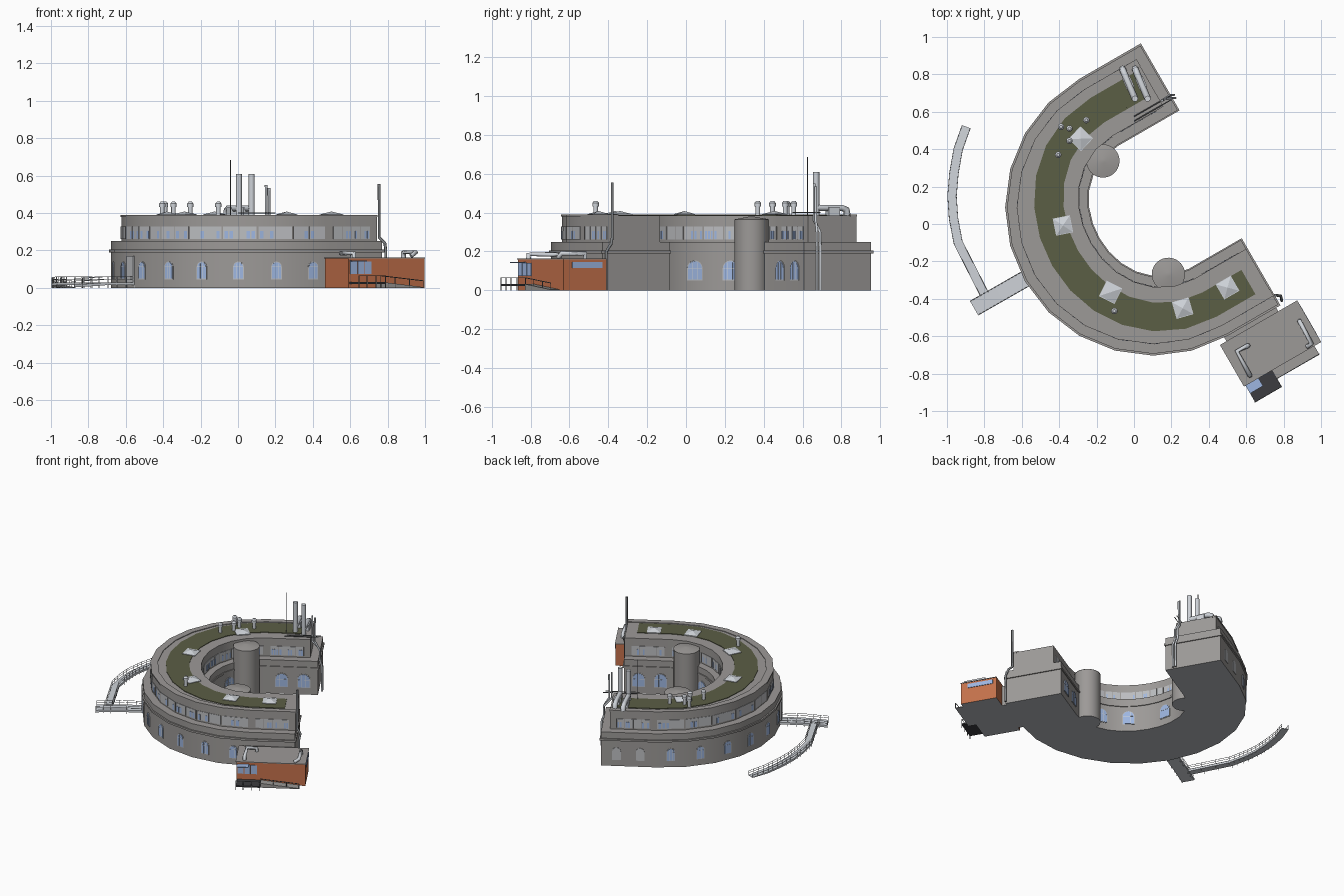
import bpy, bmesh, math, random
from mathutils import Matrix, Vector

if "Cube" in bpy.data.objects:
    bpy.data.objects.remove(bpy.data.objects["Cube"])

random.seed(4)
# Site frame: ring centre, wings run along local +x (30 degrees)
SITE = Matrix.Translation((0.104, 0.089, 0)) @ Matrix.Rotation(math.radians(30), 4, 'Z')
INV = SITE.inverted()
I4 = Matrix.Identity(4)


def mat(name, r, g, b):
    m = bpy.data.materials.new(name)
    m.diffuse_color = (r, g, b, 1)
    m.use_nodes = True
    m.node_tree.nodes["Principled BSDF"].inputs["Base Color"].default_value = m.diffuse_color
    return m


WALL = mat("grey stone", 0.335, 0.322, 0.312)
STEEL = mat("dull steel", 0.20, 0.21, 0.22)
GREEN = mat("roof planting", 0.105, 0.112, 0.06)
ORANGE = mat("rust orange", 0.55, 0.165, 0.07)
METAL = mat("light metal", 0.62, 0.65, 0.69)
BASE = mat("underside", 0.46, 0.48, 0.52)
GLASS = mat("blue glass", 0.34, 0.47, 0.75)
PANE = mat("grey glass", 0.50, 0.51, 0.53)
BLACK = mat("black steel", 0.045, 0.045, 0.05)


def finish(name, bm, mats, world=SITE, smooth=False):
    bmesh.ops.recalc_face_normals(bm, faces=bm.faces)
    # faces lying on the ground take the underside colour
    if BASE in mats:
        for f in bm.faces:
            if f.normal.z < -0.9 and f.calc_center_median().z < 0.002:
                f.material_index = mats.index(BASE)
    me = bpy.data.meshes.new(name)
    bm.to_mesh(me)
    bm.free()
    ob = bpy.data.objects.new(name, me)
    for m in mats:
        me.materials.append(m)
    bpy.context.collection.objects.link(ob)
    ob.matrix_world = world
    if smooth:
        bpy.context.view_layer.objects.active = ob
        ob.select_set(True)
        bpy.ops.object.shade_smooth_by_angle(angle=math.radians(28))
        ob.select_set(False)
    return ob


def box(bm, lo, hi, M=I4, mi=0):
    size = [h - l for l, h in zip(lo, hi)]
    mid = [(h + l) / 2 for l, h in zip(lo, hi)]
    r = bmesh.ops.create_cube(bm, size=1, matrix=M @ Matrix.Translation(mid) @ Matrix.Diagonal((*size, 1)))
    for f in {f for v in r['verts'] for f in v.link_faces}:
        f.material_index = mi


def block(name, lo, hi, m, world=SITE):
    bm = bmesh.new()
    box(bm, lo, hi)
    return finish(name, bm, [m, BASE], world)


def cone(bm, r1, r2, z0, z1, x=0, y=0, n=16, rot=0):
    bmesh.ops.create_cone(bm, cap_ends=True, segments=n, radius1=r1, radius2=r2, depth=z1 - z0,
                          matrix=Matrix.Translation((x, y, (z0 + z1) / 2)) @ Matrix.Rotation(rot, 4, 'Z'))


def tube(name, paths, r, m, world=I4):
    cu = bpy.data.curves.new(name, 'CURVE')
    cu.dimensions = '3D'
    cu.bevel_depth, cu.bevel_resolution, cu.use_fill_caps = r, 1, True
    for p in paths:
        s = cu.splines.new('POLY')
        s.points.add(len(p) - 1)
        for q, pt in zip(p, s.points):
            pt.co = (*q, 1)
    cu.materials.append(m)
    ob = bpy.data.objects.new(name, cu)
    bpy.context.collection.objects.link(ob)
    ob.matrix_world = world


# C-shaped outline: radius r0 at the crown, r1 at the wings
def outline(r0, r1, end_up, end_low):
    pts = [Vector((end_up, r1, 0))]
    for i in range(13):
        t = math.radians(90 + 15 * i)
        r = r0 + (r1 - r0) * math.sin(t) ** 2
        pts.append(Vector((r * math.cos(t), r * math.sin(t), 0)))
    return pts + [Vector((end_low, -r1, 0))]


def c_band(name, outer, inner, z0, z1, m, eu, el):
    bm = bmesh.new()
    rows = []
    for o, i in zip(outline(*outer, eu, el), outline(*inner, eu, el)):
        rows.append([bm.verts.new((p.x, p.y, z)) for p, z in ((o, z0), (o, z1), (i, z1), (i, z0))])
    for a, b in zip(rows, rows[1:]):
        for k in range(4):
            bm.faces.new((a[k], a[(k + 1) % 4], b[(k + 1) % 4], b[k]))
    bm.faces.new(rows[0])
    bm.faces.new(rows[-1])
    finish(name, bm, [m, BASE], smooth=True)


UP, LOW = 0.372, 0.318
c_band("lower_storey", (0.783, 0.783), (0.338, 0.385), 0, 0.25, WALL, UP, LOW)
c_band("cornice", (0.793, 0.793), (0.332, 0.379), 0.19, 0.204, WALL, UP + 0.008, LOW + 0.008)
c_band("upper_storey", (0.728, 0.728), (0.385, 0.44), 0.25, 0.385, WALL, 0.316, LOW)
c_band("roof_edge", (0.731, 0.731), (0.68, 0.69), 0.38, 0.39, WALL, 0.318, LOW + 0.002)
c_band("roof_planting", (0.625, 0.675), (0.465, 0.525), 0.38, 0.389, GREEN, 0.27, 0.24)


# Frame on each wall facet: x along wall, y outward, z up
def facets(pts, sign):
    out = []
    for p, q in zip(pts, pts[1:]):
        d = (q - p).normalized()
        n = Vector((-d.y, d.x, 0)) * sign
        m = (p + q) / 2
        if n.dot(m) * sign < 0:
            n = -n
        M = Matrix(((d.x, n.x, 0, m.x), (d.y, n.y, 0, m.y), (0, 0, 1, 0), (0, 0, 0, 1)))
        out.append((M, (q - p).length))
    return out


def arch(bm, M, x, w, z0, z1, y, mi):
    r = w / 2
    prof = [(-r, z0), (r, z0)] + [(r * math.cos(i * math.pi / 8), z1 - r + r * math.sin(i * math.pi / 8)) for i in range(9)]
    front = [bm.verts.new(M @ Vector((x + a, y, z))) for a, z in prof]
    back = [bm.verts.new(M @ Vector((x + a, -0.003, z))) for a, z in prof]
    fs = [bm.faces.new(front)]
    for i in range(len(prof)):
        j = (i + 1) % len(prof)
        fs.append(bm.faces.new((front[i], back[i], back[j], front[j])))
    for f in fs:
        f.material_index = mi


def window(bm, M, x, w, z0, z1, blind=False):
    arch(bm, M, x, w + 0.008, z0 - 0.004, z1 + 0.004, 0.003, 2)
    if blind:
        return
    arch(bm, M, x, w, z0, z1, 0.005, 0)
    for k in (-1, 1):
        box(bm, (x + k * w / 6 - 0.001, 0, z0), (x + k * w / 6 + 0.001, 0.006, z1 - 0.006), M, 1)
    box(bm, (x - w / 2, 0, z1 - w / 2 - 0.001), (x + w / 2, 0.006, z1 - w / 2 + 0.001), M, 1)


# Arched ground floor windows, outer and inner walls
bm = bmesh.new()
for i, (M, L) in enumerate(facets(outline(0.783, 0.783, UP, LOW), 1)):
    if i == 0:
        for x in (-0.08, 0.08):
            window(bm, M, x, 0.05, 0.05, 0.135, True)
    elif i < 13:
        window(bm, M, 0, 0.05, 0.05, 0.137)
inner = facets(outline(0.338, 0.385, UP, LOW), -1)
for i in (3, 5, 8, 10):
    window(bm, inner[i][0], 0, 0.074, 0.055, 0.15)
for i in (0, 13):
    for a in (-0.09, 0.06):
        window(bm, inner[i][0], a, 0.08, 0.055, 0.15)
finish("arched_windows", bm, [GLASS, METAL, PANE])

# Upper window band: grey panes with low blue panes scattered in them
bm = bmesh.new()
for pts, s in ((outline(0.728, 0.728, 0.316, LOW), 1), (outline(0.385, 0.44, 0.316, LOW), -1)):
    for M, L in facets(pts, s):
        h = L / 2 - (0.046 if L > 0.25 else 0.004)
        n = max(2, round(L / 0.085))
        box(bm, (-h, -0.003, 0.262), (h, 0.003, 0.328), M, 2)
        for k in range(n):
            x, w = -h + 2 * h * k / n, 2 * h / n
            box(bm, (x - 0.001, 0, 0.262), (x + 0.001, 0.005, 0.328), M, 1)
            for t in (0.1, 0.4, 0.7):
                if random.random() < 0.35:
                    box(bm, (x + t * w, 0, 0.264), (x + (t + 0.2) * w, 0.0045, 0.305), M, 0)
finish("upper_window_band", bm, [GLASS, WALL, PANE])

# Stair towers in the courtyard corners
for s, label in ((1, "upper"), (-1, "lower")):
    bm = bmesh.new()
    cone(bm, 0.087, 0.087, 0, 0.365, -0.11, 0.35 * s, 32)
    cone(bm, 0.089, 0.012, 0.365, 0.38, -0.11, 0.35 * s, 32)
    finish("stair_tower_" + label, bm, [WALL, BASE], smooth=True)

# Pyramid skylights
bm = bmesh.new()
for x, y in ((-0.285, 0.456), (-0.38, -0.008), (-0.125, -0.365), (0.26, -0.45), (0.5, -0.34)):
    p = INV @ Vector((x, y, 0))
    a = math.atan2(p.y, p.x) if p.x < 0 else 0
    cone(bm, 0.066, 0.066, 0.387, 0.393, p.x, p.y, 4, a + math.pi / 4)
    cone(bm, 0.062, 0.001, 0.393, 0.408, p.x, p.y, 4, a + math.pi / 4)
finish("skylights", bm, [METAL])

# Roof vents
bm = bmesh.new()
for x, y in ((-0.39, 0.52), (-0.345, 0.51), (-0.255, 0.555), (-0.405, 0.37), (-0.345, 0.445), (-0.105, -0.465)):
    cone(bm, 0.012, 0.012, 0.385, 0.435, x, y)
    cone(bm, 0.017, 0.017, 0.432, 0.45, x, y)
    cone(bm, 0.017, 0.008, 0.45, 0.461, x, y)
finish("roof_vents", bm, [METAL], I4, True)

# Twin chimneys with horizontal ducts, flue pipes, mast
for i, x in enumerate((0.005, 0.073)):
    bm = bmesh.new()
    cone(bm, 0.016, 0.016, 0.385, 0.61, x, 0.67, 20)
    finish("chimney_%d" % i, bm, [METAL], I4, True)
    tube("chimney_duct_%d" % i, [[(x, 0.67, 0.425), (x - 0.055, 0.80, 0.425), (x - 0.065, 0.825, 0.415),
                                 (x - 0.067, 0.83, 0.385)]], 0.018, METAL)
    bm = bmesh.new()
    box(bm, (-0.022, -0.03, 0.385), (0.022, 0.03, 0.43),
        Matrix.Translation((x - 0.035, 0.755, 0)) @ Matrix.Rotation(math.radians(23), 4, 'Z'))
    finish("duct_fan_%d" % i, bm, [METAL], I4)
tube("wall_flues", [[(0.15 + d, 0.66 + d / 2, 0.55 - abs(d)), (0.15 + d, 0.66 + d / 2, 0.36),
                     (0.195 + d / 2, 0.69 - d, 0.30), (0.195 + d / 2, 0.69 - d, 0.23),
                     (0.213 + d / 2, 0.69 - d, 0.18), (0.213 + d / 2, 0.69 - d, 0)] for d in (0, 0.016)], 0.007, METAL)
tube("pipe_rack", [[(0.0, 0.55 + d, 0.40), (0.20, 0.665 + d, 0.40)] for d in (0, 0.025)], 0.003, STEEL)
tube("roof_mast", [[(-0.04, 0.625, 0.385), (-0.04, 0.625, 0.685)]], 0.002, STEEL)
tube("end_wall_flue", [[(0.755, -0.38, 0.555), (0.755, -0.38, 0.27), (0.785, -0.385, 0.24), (0.79, -0.41, 0.2),
                        (0.79, -0.41, 0)]], 0.008, STEEL)

# Annexe: orange box with grey roof, glass entrance, platform and ramp
block("annexe", (-0.055, -1.07, 0), (0.414, -0.815, 0.158), ORANGE)
block("annexe_link", (-0.02, -0.82, 0), (0.3, -0.77, 0.15), WALL)
block("annexe_roof", (-0.06, -1.072, 0.158), (0.417, -0.815, 0.163), WALL)
bm = bmesh.new()
for x in (-0.045, 0.0, 0.045):
    box(bm, (x, -1.074, 0.075), (x + 0.04, -1.065, 0.14))
box(bm, (0.41, -1.02, 0.115), (0.418, -0.84, 0.145))
finish("annexe_windows", bm, [GLASS])
block("entrance_canopy", (-0.05, -1.12, 0.14), (0.03, -1.07, 0.146), GLASS)
block("entrance_platform", (-0.05, -1.175, 0.022), (0.115, -1.07, 0.032), BLACK)
bm = bmesh.new()
cols = [[bm.verts.new((x, y, z)) for y, z in ((-1.125, 0), (-1.125, h), (-1.07, h), (-1.07, 0))]
        for x, h in ((0.115, 0.032), (0.375, 0.004))]
bmesh.ops.convex_hull(bm, input=[v for c in cols for v in c])
finish("annexe_ramp", bm, [WALL, BASE])
rail = [[(-0.05, -1.173, 0.065), (0.113, -1.173, 0.065), (0.113, -1.123, 0.065), (0.375, -1.123, 0.038)]]
rail += [[(x, -1.173, 0), (x, -1.173, 0.065)] for x in (-0.05, 0.0, 0.055, 0.113)]
rail += [[(x, -1.123, 0), (x, -1.123, 0.065 - (x - 0.113) * 0.103)] for x in (0.113, 0.2, 0.29, 0.375)]
tube("annexe_railing", rail, 0.0025, STEEL, SITE)
tube("annexe_ducts", [[(0.885, -0.52, 0.16), (0.885, -0.52, 0.19), (0.95, -0.64, 0.19), (0.925, -0.655, 0.17)],
                      [(0.61, -0.65, 0.16), (0.61, -0.65, 0.185), (0.55, -0.68, 0.185), (0.62, -0.81, 0.185),
                       (0.62, -0.81, 0.16)]], 0.013, METAL)


# Curved access ramp with railings
def walkway(name, path, width):
    pts = [Vector(p) for p in path]
    bm = bmesh.new()
    sides, rows = ([], []), []
    for i, p in enumerate(pts):
        d = pts[min(i + 1, len(pts) - 1)] - pts[max(i - 1, 0)]
        n = Vector((-d.y, d.x, 0)).normalized() * width / 2
        rows.append([bm.verts.new((q.x, q.y, z)) for q, z in
                     ((p + n, p.z), (p - n, p.z), (p - n, max(0, p.z - 0.015)), (p + n, max(0, p.z - 0.015)))])
        sides[0].append(p + n * 0.94)
        sides[1].append(p - n * 0.94)
    for a, b in zip(rows, rows[1:]):
        for k in range(4):
            bm.faces.new((a[k], a[(k + 1) % 4], b[(k + 1) % 4], b[k]))
    bm.faces.new(rows[0])
    bm.faces.new(rows[-1])
    finish(name, bm, [METAL], I4)
    rails = []
    for s in sides:
        rails += [[q + Vector((0, 0, h)) for q in s] for h in (0.016, 0.03)]
        for a, b in zip(s, s[1:]):
            for t in (0, 0.33, 0.67, 1):
                q = a.lerp(b, t)
                rails.append([Vector((q.x, q.y, max(0, q.z - 0.03))), q + Vector((0, 0, 0.03))])
    tube(name + "_railing", rails, 0.0015, METAL)


walkway("entrance_deck", [(-0.575, -0.29, 0.03), (-0.72, -0.373, 0.03), (-0.855, -0.45, 0.02)], 0.09)
walkway("curved_ramp", [(-0.80, -0.375, 0.03), (-0.94, -0.10, 0.03), (-0.965, 0.03, 0.027), (-0.973, 0.15, 0.023),
                        (-0.963, 0.27, 0.018), (-0.94, 0.40, 0.012), (-0.897, 0.52, 0.004)], 0.05)
# Light doorway where the deck meets the ring
block("ring_doorway", (-0.788, -0.035, 0.03), (-0.74, 0.035, 0.17), PANE)
